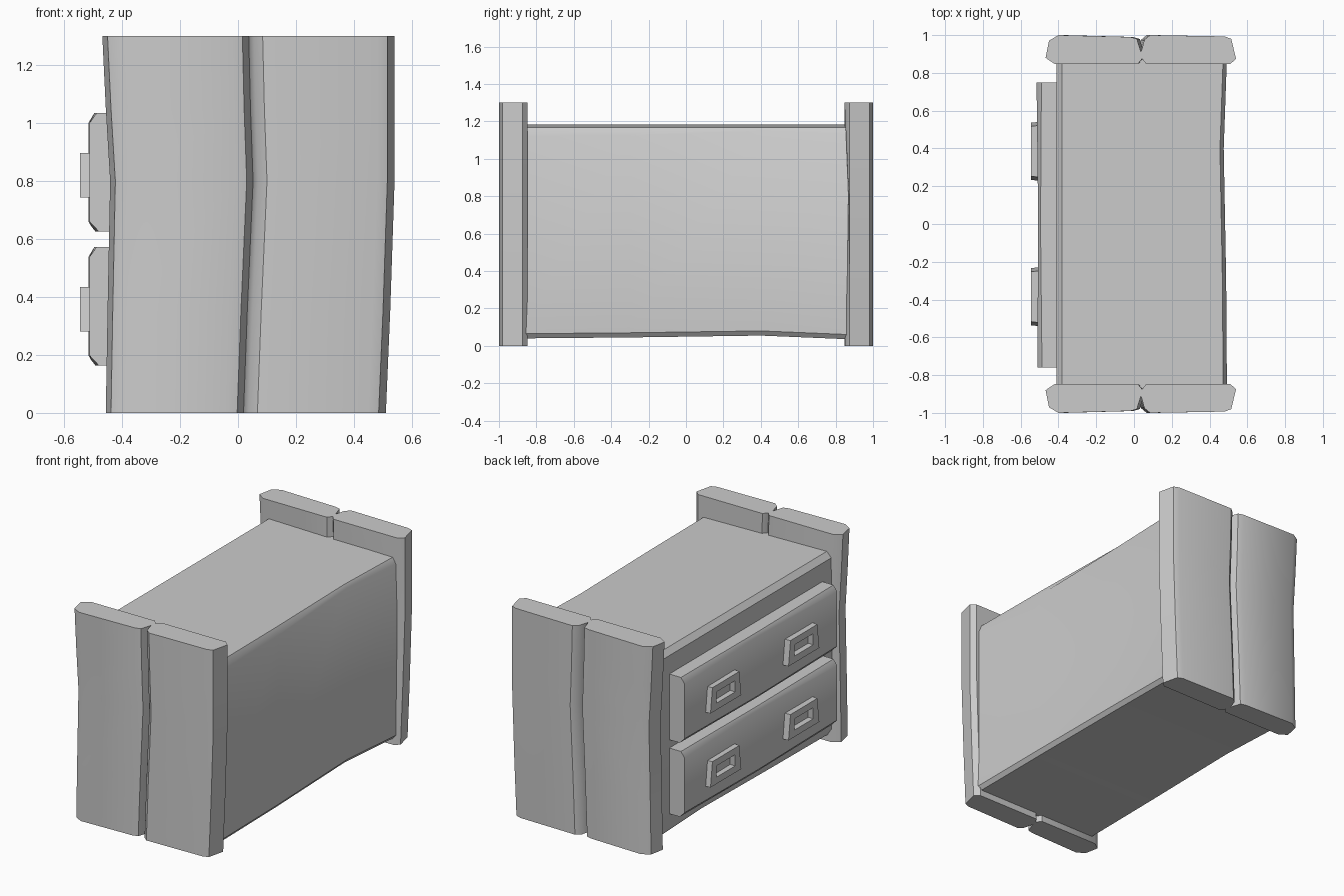
import bpy, bmesh, math

cube = bpy.data.objects.get("Cube")
if cube:
    bpy.data.objects.remove(cube, do_unlink=True)

GREY = (0.6, 0.6, 0.6, 1.0)
mat = bpy.data.materials.new("plain grey")
mat.use_nodes = True
mat.diffuse_color = GREY
mat.node_tree.nodes["Principled BSDF"].inputs["Base Color"].default_value = GREY


def finish(name, bm):
    """Turn a bmesh into a softly shaded object."""
    bmesh.ops.recalc_face_normals(bm, faces=bm.faces)
    mesh = bpy.data.meshes.new(name)
    bm.to_mesh(mesh)
    bm.free()
    mesh.materials.append(mat)
    obj = bpy.data.objects.new(name, mesh)
    bpy.context.collection.objects.link(obj)
    bpy.ops.object.select_all(action='DESELECT')
    obj.select_set(True)
    bpy.context.view_layer.objects.active = obj
    bpy.ops.object.shade_smooth_by_angle(angle=math.radians(38))
    return obj


def loft(name, rings):
    """Skin a row of matching cross-sections and cap both ends."""
    bm = bmesh.new()
    loops = [[bm.verts.new(p) for p in ring] for ring in rings]
    n = len(loops[0])
    for a, b in zip(loops, loops[1:]):
        for i in range(n):
            j = (i + 1) % n
            bm.faces.new((a[i], a[j], b[j], b[i]))
    bm.faces.new(loops[0])
    bm.faces.new(loops[-1])
    return finish(name, bm)


# Bent end planks: (height, outer left, middle and right shifts, inner corner shift)
LEVELS = [(0, .012, -.018, -.03, .003), (.35, .018, -.005, -.015, .015),
          (.8, .027, .015, 0, .022), (1.05, .012, .006, 0, .012), (1.3, 0, 0, 0, 0)]
LEFT_PLANK = [(-.40, 1), (-.02, .99), (.015, .98), (.037, .91), (.043, .875),
              (.02, .847), (-.42, .847), (-.468, .88), (-.45, .97)]
RIGHT_PLANK = [(.085, 1), (.48, .993), (.515, .98), (.54, .875), (.51, .847),
               (.065, .847), (.043, .875), (.037, .91), (.055, .975)]


def plank(name, outline, side):
    rings = []
    for z, left, mid, right, tuck in LEVELS:
        ring = []
        for x, y in outline:
            shift = left if x < -.2 else right if x > .3 else mid
            inner = tuck if x > .5 and y < .86 and side > 0 else 0
            ring.append((x + shift, side * (y + inner), z))
        rings.append(ring)
    loft(name, rings)


for end, side in (("front", -1), ("back", 1)):
    plank(end + "_left_plank", RIGHT_PLANK, side)
    plank(end + "_right_plank", LEFT_PLANK, side)

# Chest body: (y, plain side x, bottom z, plain side upper edge z)
STATIONS = [(-.88, .492, .04, 1.12), (-.3, .488, .045, 1.125),
            (.4, .475, .055, 1.15), (.88, .492, .035, 1.13)]
loft("chest_body", [[(-.41, y, low + .04), (-.385, y, low), (side - .02, y, low),
                     (side, y, low + .025), (side, y, edge), (side - .02, y, 1.168),
                     (-.38, y, 1.183), (-.41, y, 1.15)]
                    for y, side, low, edge in STATIONS])

# Drawers: (y, face x, chamfer depth, chamfer height)
DRAWER = [(-.76, -.512, .025, .035), (0, -.507, .012, .02), (.75, -.516, .026, .035)]


def drawer(name, z):
    half = .205
    loft(name, [[(-.40, y, z - half), (face + 1.3 * dx, y, z - half),
                 (face, y, z - half + dz), (face, y, z + half - dz),
                 (face + dx, y, z + half), (-.40, y, z + half)]
                for y, face, dx, dz in DRAWER])


def handle(name, y, z):
    """Tapered rectangular pull with an open middle."""
    bm = bmesh.new()

    def loop(x, top, bottom, half):
        return [bm.verts.new((x, y + dy, z + dz)) for dy, dz in
                ((-bottom, -half), (bottom, -half), (top, half), (-top, half))]
    rings = [loop(-.505, .137, .155, .077), loop(-.545, .132, .152, .077),
             loop(-.545, .088, .092, .035), loop(-.505, .088, .092, .035)]
    for k in range(4):
        a, b = rings[k], rings[(k + 1) % 4]
        for i in range(4):
            j = (i + 1) % 4
            bm.faces.new((a[i], a[j], b[j], b[i]))
    finish(name, bm)


for level, z in (("lower", .368), ("upper", .83)):
    drawer(level + "_drawer", z)
    for end, y in (("front", -.385), ("back", .385)):
        handle(level + "_" + end + "_handle", y, z - .01)
